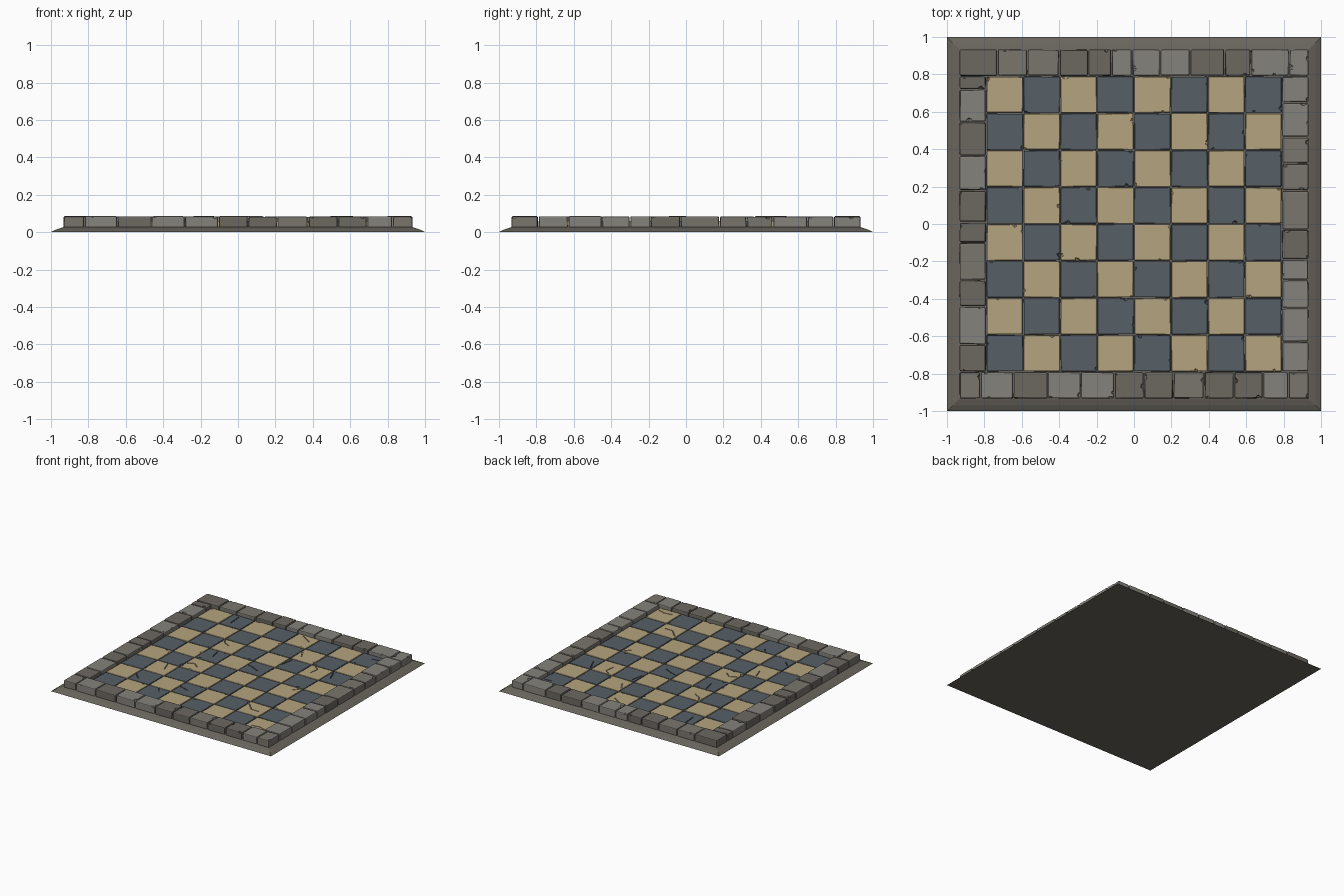
import bpy, bmesh, math, random
from mathutils import Vector, Matrix

if "Cube" in bpy.data.objects:
    bpy.data.objects.remove(bpy.data.objects["Cube"])

random.seed(7)


def material(name, rgb):
    m = bpy.data.materials.new(name)
    m.diffuse_color = (*rgb, 1)
    m.use_nodes = True
    m.node_tree.nodes["Principled BSDF"].inputs["Base Color"].default_value = m.diffuse_color
    return m


SAND = material("sand_tile", (0.46, 0.37, 0.21))
SLATE = material("slate_tile", (0.093, 0.117, 0.135))
MORTAR = material("mortar", (0.14, 0.13, 0.11))
STONES = [material(f"stone_{i}", c) for i, c in enumerate(
    [(0.15, 0.14, 0.12), (0.19, 0.18, 0.155), (0.235, 0.225, 0.2)])]


def make_object(name, bm, mat=None):
    bmesh.ops.recalc_face_normals(bm, faces=bm.faces)
    me = bpy.data.meshes.new(name)
    bm.to_mesh(me)
    bm.free()
    ob = bpy.data.objects.new(name, me)
    bpy.context.collection.objects.link(ob)
    if mat:
        me.materials.append(mat)
    return ob


def cut(ob, bm):
    """Subtract the cutter mesh from ob and discard the cutter."""
    cutter = make_object("cutter", bm)
    cutter.hide_render = True
    mod = ob.modifiers.new("cut", 'BOOLEAN')
    mod.operation, mod.solver, mod.object = 'DIFFERENCE', 'EXACT', cutter
    mod.use_self = True
    deps = bpy.context.evaluated_depsgraph_get()
    me = bpy.data.meshes.new_from_object(ob.evaluated_get(deps))
    ob.modifiers.clear()
    ob.data = me
    bpy.data.objects.remove(cutter)


def crack_prism(bm, pts, z, width=0.007, depth=0.008):
    """Thin slot following a polyline, open at the top."""
    pts = [Vector(p) for p in pts]
    rings = []
    for i, p in enumerate(pts):
        d = (pts[min(i + 1, len(pts) - 1)] - pts[max(i - 1, 0)]).normalized()
        n = Vector((-d.y, d.x)) * width / 2
        rings.append([bm.verts.new((q.x, q.y, h)) for q, h in
                      ((p - n, z - depth), (p + n, z - depth),
                       (p + n, z + 0.01), (p - n, z + 0.01))])
    for a, b in zip(rings, rings[1:]):
        for k in range(4):
            bm.faces.new((a[k], a[(k + 1) % 4], b[(k + 1) % 4], b[k]))
    bm.faces.new(rings[0])
    bm.faces.new(rings[-1])


def block(name, x0, x1, y0, y1, z0, z1, mat, gap, bev, chips, radius, cracks=()):
    """Worn bevelled block with chipped top edges and optional cracks."""
    x0, x1, y0, y1 = x0 + gap, x1 - gap, y0 + gap, y1 - gap
    bm = bmesh.new()
    bmesh.ops.create_cube(bm, size=1)
    for v in bm.verts:
        j = random.uniform(-0.0015, 0.0015)
        v.co = ((x1 if v.co.x > 0 else x0) + j,
                (y1 if v.co.y > 0 else y0) - j, z1 if v.co.z > 0 else z0)
    bmesh.ops.bevel(bm, geom=bm.edges[:], offset=bev, segments=2,
                    profile=0.5, affect='EDGES')
    ob = make_object(name, bm, mat)

    cb = bmesh.new()
    for side in random.sample(range(4), chips):
        t = random.choice((random.uniform(0.05, 0.25), random.uniform(0.75, 0.95), random.random()))
        x = (x0, x1)[side] if side < 2 else x0 + t * (x1 - x0)
        y = (y0, y1)[side - 2] if side > 1 else y0 + t * (y1 - y0)
        r = radius * random.uniform(0.6, 1.15)
        mtx = (Matrix.Translation((x, y, z1 + 0.002))
               @ Matrix.Rotation(random.uniform(0, math.tau), 4, (0.3, 0.2, 1))
               @ Matrix.Diagonal((1.2, 0.8, 0.8, 1)))
        bmesh.ops.create_icosphere(cb, subdivisions=1, radius=r, matrix=mtx)
    for c in cracks:
        crack_prism(cb, c, z1)
    if cb.verts:
        cut(ob, cb)
    else:
        cb.free()
    return ob


# Base slab with a low sloped skirt
bm = bmesh.new()
prev = None
for r, z in [(1, 0), (0.97, 0.015), (0.94, 0.025), (0.92, 0.03)]:
    ring = [bm.verts.new((sx * r, sy * r, z))
            for sx, sy in ((-1, -1), (1, -1), (1, 1), (-1, 1))]
    if prev:
        for k in range(4):
            bm.faces.new((prev[k], prev[(k + 1) % 4], ring[(k + 1) % 4], ring[k]))
    else:
        bm.faces.new(ring)
    prev = ring
bm.faces.new(prev)
make_object("base_slab", bm, MORTAR)

# Cracks across the playing surface
CRACKS = [
    [(-.53, .77), (-.52, .65)], [(.05, .77), (.10, .74), (.15, .71)],
    [(.71, .73), (.77, .74)], [(.21, .54), (.25, .47)],
    [(-.38, .38), (-.36, .34), (-.30, .31)], [(.23, .37), (.21, .27)],
    [(.44, .38), (.48, .35), (.47, .27)], [(.61, .37), (.65, .27)],
    [(-.31, .18), (-.29, .09)], [(.01, .12), (.07, .10), (.13, .07)],
    [(.57, -.01), (.53, -.06)], [(-.38, -.12), (-.33, -.09), (-.28, -.13)],
    [(-.49, -.21), (-.46, -.30)], [(-.58, -.49), (-.53, -.54)],
    [(-.19, -.48), (-.10, -.51)], [(.41, -.44), (.48, -.51), (.55, -.51)],
    [(-.30, -.60), (-.27, -.64)], [(.64, -.74), (.71, -.73), (.77, -.75)],
]

# Checkered tiles
INNER, OUTER = 0.79, 0.935
P = 2 * INNER / 8
by_tile = {}
for c in CRACKS:
    mid = (Vector(c[0]) + Vector(c[-1])) / 2
    key = (int((mid.x + INNER) / P), int((mid.y + INNER) / P))
    by_tile.setdefault(key, []).append(c)
for i in range(8):
    for j in range(8):
        x, y = -INNER + i * P, -INNER + j * P
        block(f"tile_{i}_{j}", x, x + P, y, y + P, 0.022, 0.06,
              SAND if (i + j) % 2 else SLATE, 0.003, 0.004,
              random.choice((0, 1, 1, 2)), 0.016, by_tile.get((i, j), ()))

# Border stones: joint positions along each side
BACK = [-.935, -.73, -.57, -.40, -.245, -.12, -.01, .14, .30, .485, .625, .83, .935]
FRONT = [-.935, -.82, -.645, -.46, -.285, -.105, .005, .21, .375, .535, .69, .825, .935]
FRONT[6] = .054
LEFT = [-.79, -.645, -.44, -.30, -.10, .01, .18, .365, .545, .72, .79]
RIGHT = [-.79, -.63, -.45, -.30, -.19, -.03, .18, .325, .465, .65, .79]
for side, cuts in (("back", BACK), ("front", FRONT), ("left", LEFT), ("right", RIGHT)):
    s = 1 if side in ("back", "right") else -1
    lo, hi = sorted((s * INNER, s * OUTER))
    for n, (a, b) in enumerate(zip(cuts, cuts[1:])):
        box = (a, b, lo, hi) if side in ("back", "front") else (lo, hi, a, b)
        block(f"border_stone_{side}_{n}", *box, 0.022, 0.085 + random.uniform(-0.003, 0.001),
              random.choice(STONES), 0.003, 0.007, random.choice((0, 1, 1, 2)), 0.019)
